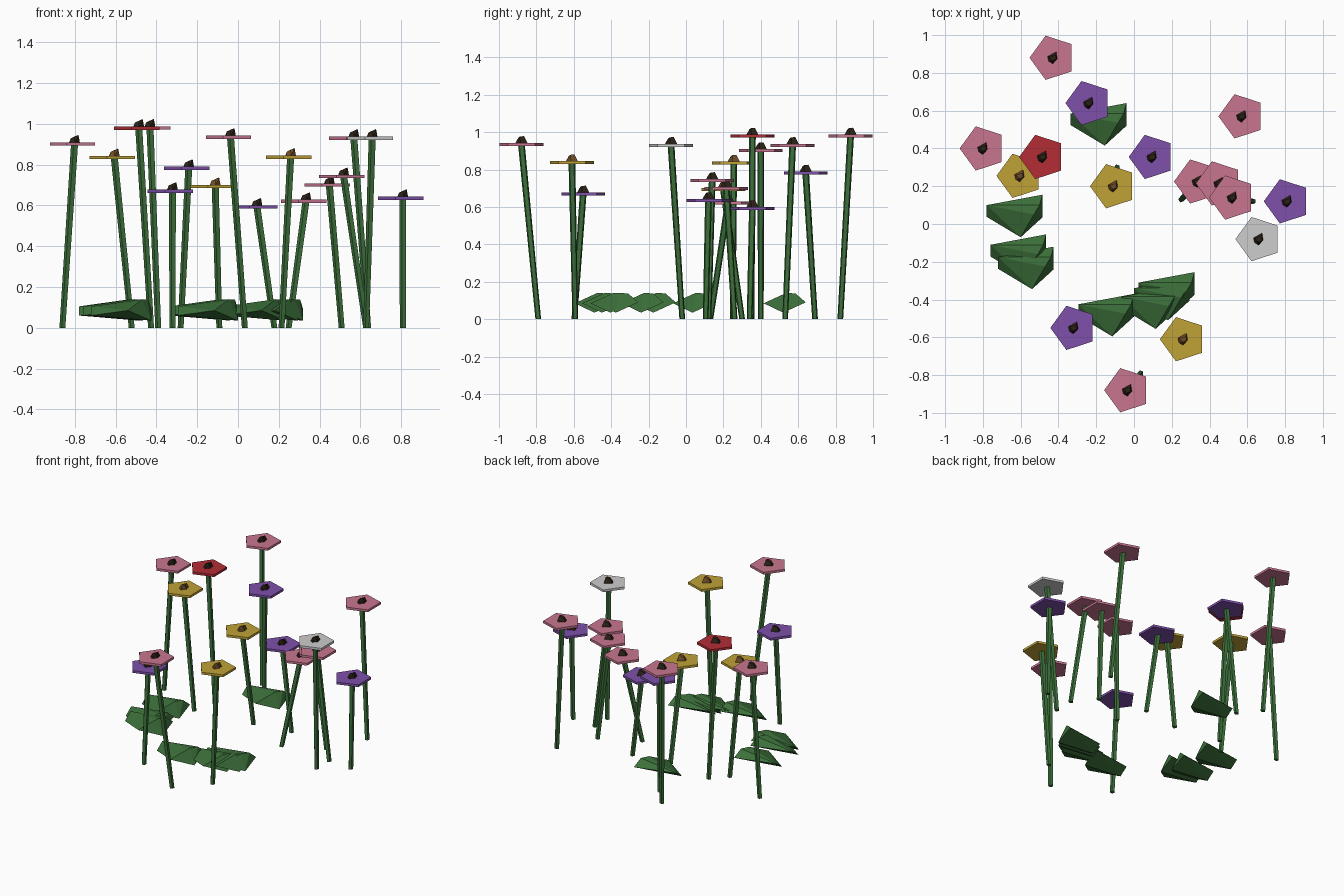
import bpy, bmesh, math
from mathutils import Vector

cube = bpy.data.objects.get("Cube")
if cube:
    bpy.data.objects.remove(cube)


def material(name, rgb):
    mat = bpy.data.materials.new(name)
    mat.use_nodes = True
    mat.diffuse_color = (*rgb, 1)
    mat.node_tree.nodes["Principled BSDF"].inputs["Base Color"].default_value = (*rgb, 1)
    return mat


GREEN = material("leaf_green", (.045, .16, .042))
DARK = material("dark_seed", (.025, .016, .008))
BROWN = material("brown_seed", (.16, .075, .02))
PETALS = {
    "pink": material("petal_pink", (.58, .18, .28)),
    "purple": material("petal_purple", (.21, .08, .40)),
    "yellow": material("petal_yellow", (.53, .36, .038)),
    "red": material("petal_red", (.45, .027, .036)),
    "white": material("petal_white", (.61, .61, .61)),
}


def finish(name, bm, mat):
    bmesh.ops.recalc_face_normals(bm, faces=bm.faces)
    mesh = bpy.data.meshes.new(name)
    bm.to_mesh(mesh)
    bm.free()
    mesh.materials.append(mat)
    obj = bpy.data.objects.new(name, mesh)
    bpy.context.collection.objects.link(obj)
    return obj


def prism(name, start, end, r0, r1, sides, mat):
    """Closed prism with level ends, one corner pointing to -x."""
    bm = bmesh.new()
    rings = []
    for centre, r in ((start, r0), (end, r1)):
        ring = []
        for i in range(sides):
            a = math.pi + math.tau * i / sides
            ring.append(bm.verts.new(Vector(centre) + Vector((r * math.cos(a), r * math.sin(a), 0))))
        rings.append(ring)
        bm.faces.new(ring)
    for i in range(sides):
        j = (i + 1) % sides
        bm.faces.new((rings[0][i], rings[0][j], rings[1][j], rings[1][i]))
    return finish(name, bm, mat)


def faceted(name, points, origin, mat):
    """Faceted lump wrapped around a few points."""
    bm = bmesh.new()
    for p in points:
        bm.verts.new(Vector(p) + Vector(origin))
    hull = bmesh.ops.convex_hull(bm, input=bm.verts)
    loose = {v for v in hull["geom_interior"] if isinstance(v, bmesh.types.BMVert)}
    bmesh.ops.delete(bm, geom=list(loose), context="VERTS")
    return finish(name, bm, mat)


SEED = [(-.028, .006, 0), (.018, .032, 0), (.024, -.005, 0), (0, -.032, 0), (-.022, -.018, 0),
        (-.02, .005, .02), (.016, .014, .036), (.018, -.008, .034), (-.002, -.016, .028)]
LEAF = [(-.15, .05, .105), (-.15, -.012, .06), (.03, -.12, .085), (.145, -.015, .035),
        (.145, .105, .09), (.13, .05, .138), (.1, 0, .14)]

# Flowers: colour, head x, y, z, stem foot x, y
FLOWERS = [
    ("pink", -.43, .88, .98, -.39, .825),
    ("purple", -.24, .64, .782, -.28, .69),
    ("pink", .57, .57, .93, .64, .53),
    ("pink", -.80, .40, .902, -.86, .40),
    ("yellow", -.605, .255, .835, -.52, .25),
    ("red", -.485, .355, .979, -.425, .35),
    ("purple", .095, .355, .592, .18, .34),
    ("yellow", -.11, .20, .693, -.09, .30),
    ("pink", .335, .225, .62, .25, .13),
    ("pink", .45, .215, .70, .51, .26),
    ("pink", .52, .14, .742, .63, .12),
    ("purple", .81, .12, .635, .81, .105),
    ("white", .66, -.08, .93, .63, -.02),
    ("purple", -.32, -.55, .67, -.32, -.597),
    ("yellow", .26, -.61, .837, .215, -.592),
    ("pink", -.035, -.88, .935, .035, -.79),
]
for i, (colour, x, y, z, fx, fy) in enumerate(FLOWERS, 1):
    top = z + .008
    prism(f"stem_{i}", (fx, fy, 0), (x, y, z), .016, .019, 5, GREEN)
    prism(f"petals_{i}", (x, y, z - .008), (x, y, top), .123, .123, 5, PETALS[colour])
    faceted(f"flower_centre_{i}", SEED, (x, y, top), BROWN if colour == "yellow" else DARK)

# Folded leaves near the ground
LEAVES = [(-.63, .05), (-.61, -.16), (-.57, -.225), (-.185, .535),
          (-.145, -.475), (.085, -.435), (.15, -.39), (.175, -.36)]
for i, (x, y) in enumerate(LEAVES, 1):
    faceted(f"leaf_{i}", LEAF, (x, y, 0), GREEN)
